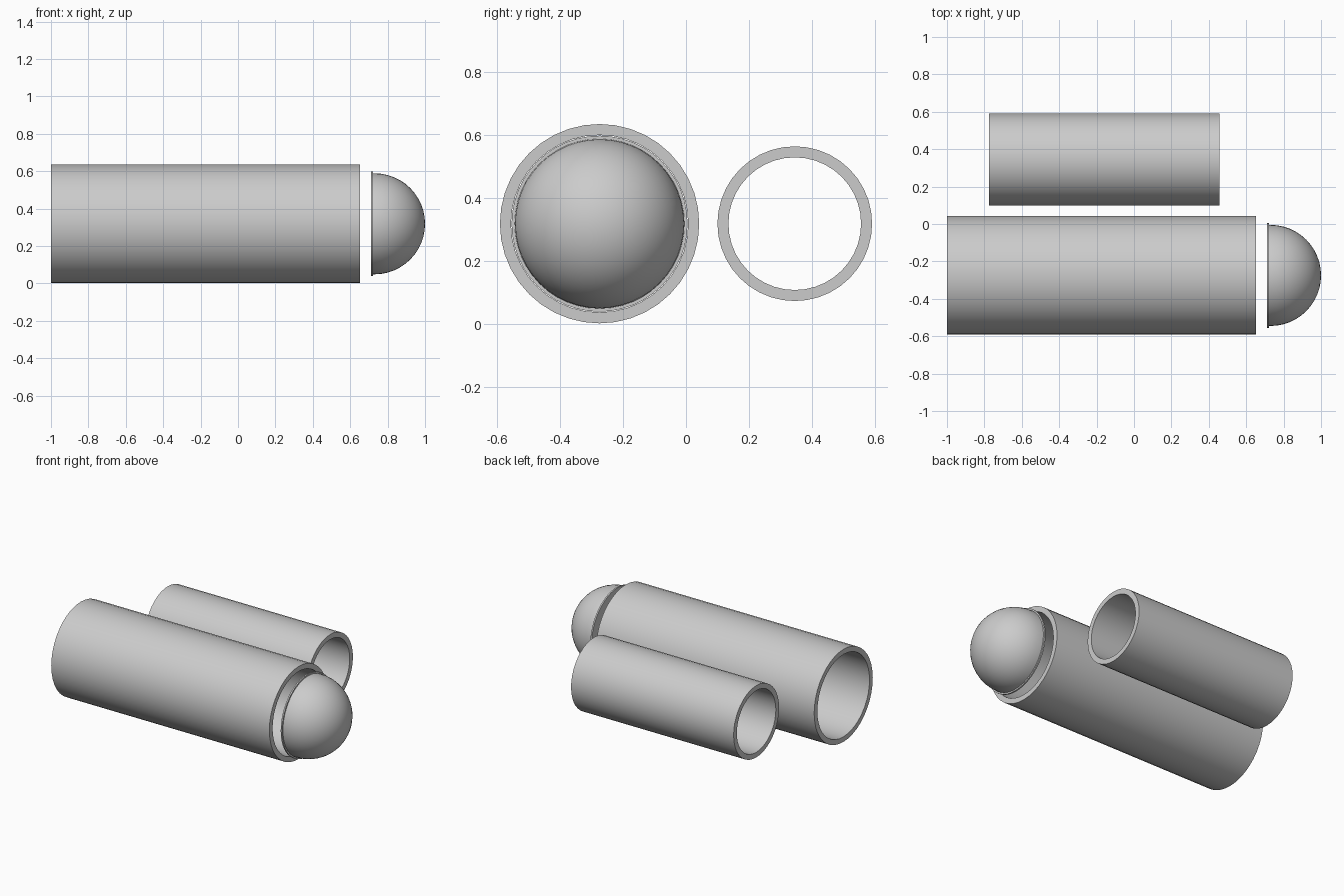
import bpy, bmesh, math

if "Cube" in bpy.data.objects:
    bpy.data.objects.remove(bpy.data.objects["Cube"])

ZC = 0.319  # shared axis height


def lathe(name, profile, y, sides, closed):
    """Spin (x, radius) profile points around an x-parallel axis."""
    bm = bmesh.new()
    rings = []
    for x, r in profile:
        if r == 0:
            rings.append([bm.verts.new((x, y, ZC))] * sides)
        else:
            rings.append([bm.verts.new((x, y + r * math.cos(2 * math.pi * i / sides),
                                        ZC + r * math.sin(2 * math.pi * i / sides)))
                          for i in range(sides)])
    pairs = list(zip(rings, rings[1:]))
    if closed:
        pairs.append((rings[-1], rings[0]))
    for a, b in pairs:
        for i in range(sides):
            j = (i + 1) % sides
            bm.faces.new(list(dict.fromkeys((a[i], a[j], b[j], b[i]))))
    bmesh.ops.recalc_face_normals(bm, faces=bm.faces)
    mesh = bpy.data.meshes.new(name)
    bm.to_mesh(mesh)
    bm.free()
    ob = bpy.data.objects.new(name, mesh)
    bpy.context.collection.objects.link(ob)
    bpy.ops.object.select_all(action='DESELECT')
    ob.select_set(True)
    bpy.context.view_layer.objects.active = ob
    bpy.ops.object.shade_smooth_by_angle(angle=math.radians(30))
    return ob


def tube(name, x0, x1, outer, inner, y):
    return lathe(name, [(x0, outer), (x1, outer), (x1, inner), (x0, inner)], y, 40, True)


# Open-ended tubes
tube("large_tube", -1.0, 0.652, 0.317, 0.282, -0.275)
tube("small_tube", -0.775, 0.456, 0.246, 0.211, 0.346)

# Domed cap with a thin base flange
R, BASE = 0.27, 0.73
arc = [(BASE + R * math.sin(t * math.pi / 24), R * math.cos(t * math.pi / 24))
       for t in range(12)]
lathe("dome_cap", [(0.712, 0), (0.712, 0.28), (0.722, 0.28), (0.722, R)]
      + arc + [(BASE + R, 0)], -0.275, 48, False)
